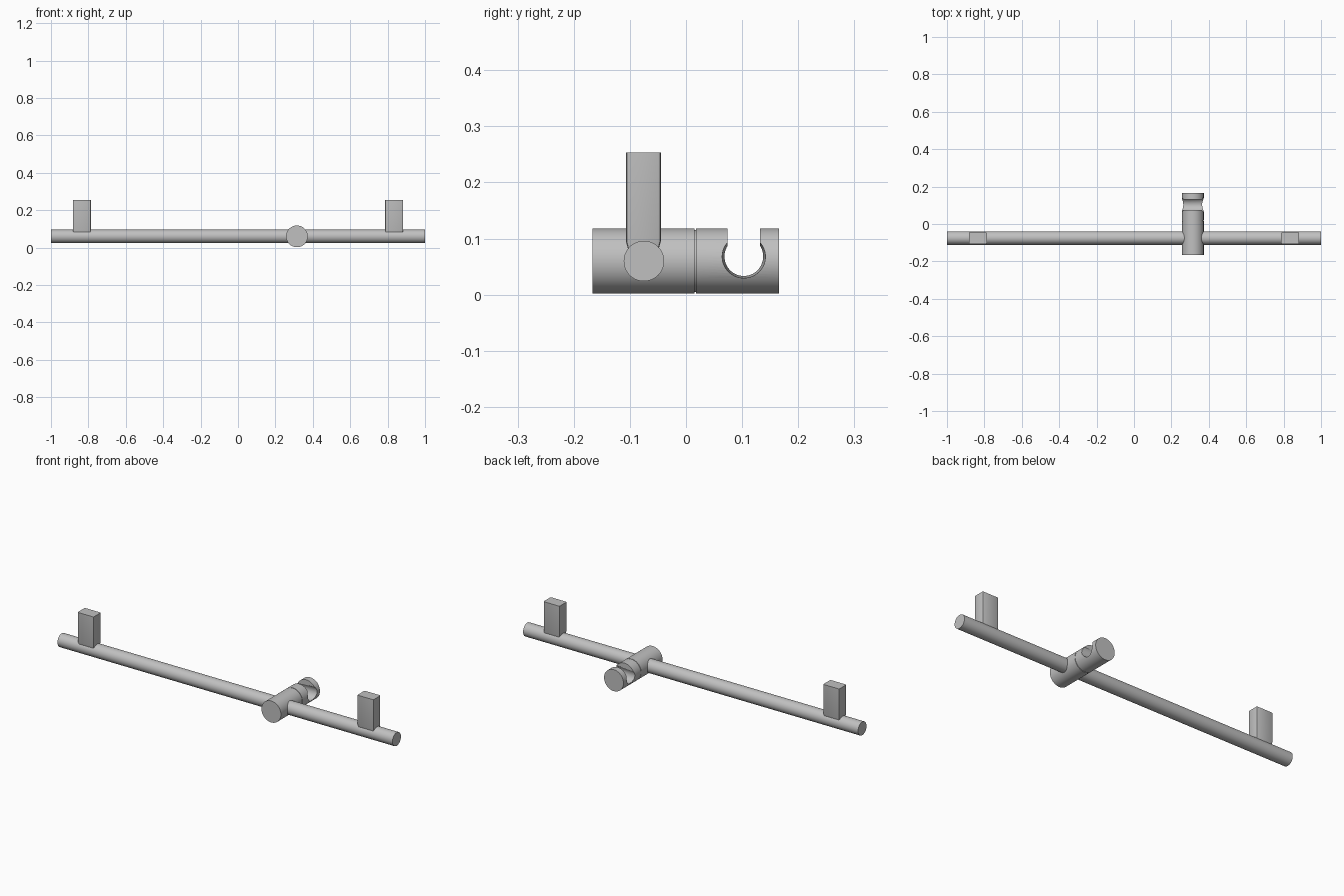
import bpy, bmesh, math
from mathutils import Matrix, Vector

cube = bpy.data.objects.get("Cube")
if cube:
    bpy.data.objects.remove(cube, do_unlink=True)

metal = bpy.data.materials.new("light grey metal")
metal.use_nodes = True
GREY = (0.53, 0.53, 0.53, 1)
metal.diffuse_color = GREY
metal.node_tree.nodes["Principled BSDF"].inputs["Base Color"].default_value = GREY

RAIL_Y, AXIS_Z, SLIDER_X = -0.075, 0.06, 0.315
SLIDER_R = 0.058


def add_object(name, bm):
    mesh = bpy.data.meshes.new(name)
    bmesh.ops.recalc_face_normals(bm, faces=bm.faces)
    bm.to_mesh(mesh)
    bm.free()
    mesh.materials.append(metal)
    obj = bpy.data.objects.new(name, mesh)
    bpy.context.collection.objects.link(obj)
    return obj


def smooth(obj):
    bpy.ops.object.select_all(action="DESELECT")
    obj.select_set(True)
    bpy.context.view_layer.objects.active = obj
    bpy.ops.object.shade_smooth_by_angle(angle=math.radians(30))


def rod(name, start, end, r1, r2=None, segments=64):
    """Cylinder or cone between two points."""
    start, end = Vector(start), Vector(end)
    axis = end - start
    turn = axis.to_track_quat("Z", "Y").to_matrix().to_4x4()
    bm = bmesh.new()
    bmesh.ops.create_cone(bm, cap_ends=True, segments=segments, radius1=r1,
                          radius2=r1 if r2 is None else r2, depth=axis.length,
                          matrix=Matrix.Translation((start + end) / 2) @ turn)
    return add_object(name, bm)


def box(name, centre, size):
    bm = bmesh.new()
    bmesh.ops.create_cube(bm, size=1, matrix=Matrix.Translation(centre)
                          @ Matrix.Diagonal((*size, 1)))
    return add_object(name, bm)


def cut(obj, cutter):
    mod = obj.modifiers.new("cut", "BOOLEAN")
    mod.object, mod.solver = cutter, "EXACT"
    bpy.context.view_layer.objects.active = obj
    bpy.ops.object.modifier_apply(modifier=mod.name)
    bpy.data.objects.remove(cutter, do_unlink=True)


# Long rail
smooth(rod("rail", (-1, RAIL_Y, AXIS_Z), (1, RAIL_Y, AXIS_Z), 0.036))

# Two wall brackets with softened upright edges and a drawn-in foot
for side, label in ((-1, "right"), (1, "left")):
    bracket = box(label + "_bracket", (side * 0.835, -0.076, 0.1565),
                  (0.096, 0.062, 0.193))
    bm = bmesh.new()
    bm.from_mesh(bracket.data)
    upright = [e for e in bm.edges
               if abs(e.verts[0].co.z - e.verts[1].co.z) > 0.1]
    bmesh.ops.bevel(bm, geom=upright, offset=0.005, segments=2,
                    profile=0.5, affect="EDGES")
    bmesh.ops.bisect_plane(bm, geom=bm.verts[:] + bm.edges[:] + bm.faces[:],
                           plane_co=(0, 0, 0.095), plane_no=(0, 0, 1))
    for v in bm.verts:
        if v.co.z < 0.08:
            v.co.x = side * 0.835 + (v.co.x - side * 0.835) * 0.9
            v.co.y = -0.076 + (v.co.y + 0.076) * 0.7
    bm.to_mesh(bracket.data)
    bm.free()
    smooth(bracket)

# Slider body, and a narrow neck that leaves a fine groove
for name, y1, y2, r in (("slider_body", -0.167, 0.015, SLIDER_R),
                        ("slider_neck", 0.01, 0.022, SLIDER_R - 0.003)):
    smooth(rod(name, (SLIDER_X, y1, AXIS_Z), (SLIDER_X, y2, AXIS_Z), r))

# Holder with a tapered cross hole open at the top
holder = rod("holder", (SLIDER_X, 0.0175, AXIS_Z),
             (SLIDER_X, 0.166, AXIS_Z), SLIDER_R)
cut(holder, rod("hole_cutter", (SLIDER_X - 0.07, 0.103, 0.068),
                (SLIDER_X + 0.07, 0.103, 0.068), 0.034, 0.039))
cut(holder, box("slot_cutter", (SLIDER_X, 0.103, 0.118),
                (0.2, 0.058, 0.1)))
smooth(holder)
